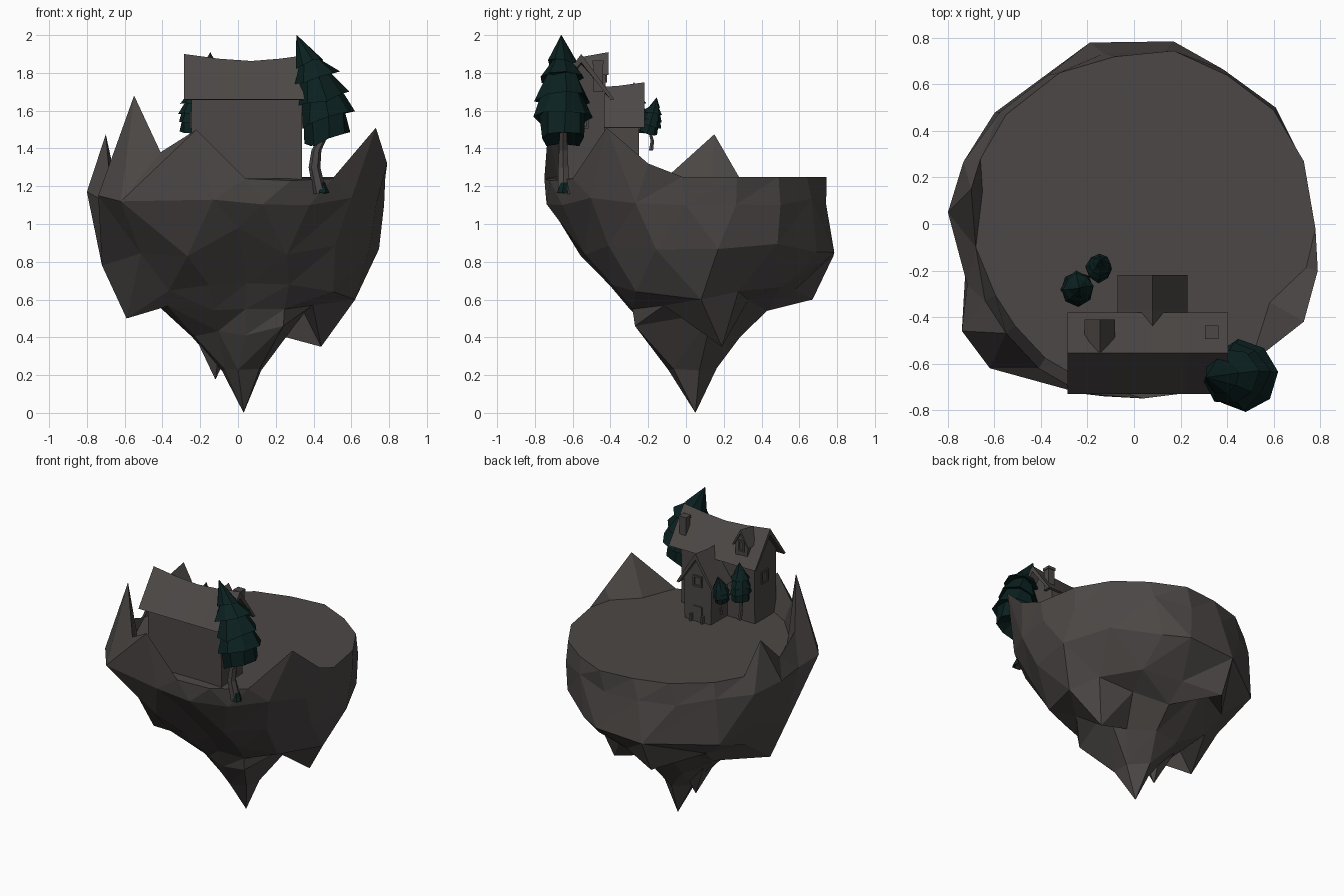
import bpy, bmesh, math, random
from mathutils import Vector as V

if "Cube" in bpy.data.objects:
    bpy.data.objects.remove(bpy.data.objects["Cube"])

random.seed(4)


def material(name, col):
    m = bpy.data.materials.new(name)
    m.diffuse_color = (*col, 1)
    m.use_nodes = True
    m.node_tree.nodes["Principled BSDF"].inputs["Base Color"].default_value = m.diffuse_color
    return m


STONE = material("dark warm grey", (0.072, 0.064, 0.061))
LEAF = material("dark teal", (0.0035, 0.0155, 0.015))


def finish(name, bm, mat):
    bmesh.ops.recalc_face_normals(bm, faces=bm.faces[:])
    me = bpy.data.meshes.new(name)
    bm.to_mesh(me)
    bm.free()
    me.materials.append(mat)
    ob = bpy.data.objects.new(name, me)
    bpy.context.collection.objects.link(ob)
    return ob


def loft(name, rings, mat):
    """Skin a list of equal-sized rings and cap both ends."""
    bm = bmesh.new()
    vs = [[bm.verts.new(p) for p in r] for r in rings]
    n = len(vs[0])
    for a, b in zip(vs, vs[1:]):
        for i in range(n):
            j = (i + 1) % n
            bm.faces.new((a[i], a[j], b[j], b[i]))
    bm.faces.new(vs[0])
    bm.faces.new(vs[-1])
    bmesh.ops.remove_doubles(bm, verts=bm.verts[:], dist=1e-5)
    return finish(name, bm, mat)


def box(name, lo, hi, mat=STONE):
    (x0, y0, z0), (x1, y1, z1) = lo, hi
    loft(name, [[(x0, y0, z), (x1, y0, z), (x1, y1, z), (x0, y1, z)] for z in (z0, z1)], mat)


# ---------- floating island ----------
RIM = [(.78, -.02, 1.25), (.73, .27, 1.25), (.60, .49, 1.25), (.40, .64, 1.25), (.17, .745, 1.25),
       (-.08, .72, 1.25), (-.32, .65, 1.25), (-.55, .47, 1.25), (-.66, .28, 1.25), (-.70, .15, 1.475),
       (-.68, -.10, 1.25), (-.64, -.33, 1.34), (-.55, -.47, 1.68), (-.41, -.62, 1.38), (-.22, -.73, 1.5),
       (.04, -.75, 1.24), (.28, -.72, 1.23), (.50, -.60, 1.24), (.73, -.42, 1.51), (.79, -.20, 1.32)]
# vertex count, height, reach to right / back / left / front, jitter
LEVELS = [(18, 1.12, (.79, .75, .78, .755), .025), (14, .86, (.75, .79, .74, .56), .05),
          (13, .66, (.63, .60, .60, .39), .03), (11, .57, (.45, .45, .47, .31), .03),
          (9, .41, (.31, .29, .28, .21), .03), (6, .23, (.14, .17, .07, .09), .01)]
# level, point: rock tips, corners and notches pulled out of the nearest vertex
PULLS = [(0, (-.80, .05, 1.17)), (0, (-.74, -.46, 1.15)), (0, (-.62, -.62, 1.12)), (0, (.61, .50, 1.1)),
         (1, (-.72, -.12, .78)), (1, (.17, .785, .85)), (1, (0, -.64, .98)), (1, (-.19, .78, .83)),
         (2, (-.59, -.12, .50)), (2, (-.19, .67, .60)), (2, (.62, .08, .60)),
         (3, (.44, .19, .35)), (3, (-.48, -.1, .62)), (3, (-.16, .51, .70)),
         (4, (.35, .14, .53)), (4, (.24, -.27, .46))]


def island():
    bm = bmesh.new()
    inner = []
    for x, y, z in RIM:
        k = 1 if z < 1.26 else (.93 if x < 0 else 1 - min(.9 * (z - 1.25), .2))
        inner.append(bm.verts.new((x * k, y * k, min(z, 1.25))))
    rim = [v if z < 1.26 else bm.verts.new((x, y, z)) for v, (x, y, z) in zip(inner, RIM)]
    bm.faces.new(inner)
    n = len(rim)
    for i in range(n):                       # inner slopes of the peaks
        j = (i + 1) % n
        q = []
        for v in (inner[i], inner[j], rim[j], rim[i]):
            if v not in q:
                q.append(v)
        if len(q) > 2:
            bm.faces.new(q)
    loops = [rim]
    for k, (cnt, z, reach, jit) in enumerate(LEVELS):
        ring = []
        for i in range(cnt):
            a = (i + .5 * (k % 2)) * math.tau / cnt
            c, s = math.cos(a), math.sin(a)
            rx, ry = reach[0 if c > 0 else 2], reach[1 if s > 0 else 3]
            r = math.hypot(rx * c, ry * s) + random.uniform(-jit, jit * .4)
            ring.append(bm.verts.new((r * c, r * s, z + random.uniform(-jit, jit))))
        loops.append(ring)
    used = set()
    for k, p in PULLS:
        v = min((w for w in loops[k + 1] if w not in used), key=lambda w: (w.co - V(p)).length)
        v.co = p
        used.add(v)

    def ordered(r):
        r = sorted(r, key=lambda v: math.atan2(v.co.y, v.co.x) % math.tau)
        return r, [math.atan2(v.co.y, v.co.x) % math.tau for v in r]

    for P, Q in zip(loops, loops[1:]):       # triangle strip between levels
        (A, aa), (B, ba) = ordered(P), ordered(Q)
        i = j = 0
        while i < len(A) or j < len(B):
            na = aa[i + 1] if i + 1 < len(A) else (aa[0] + math.tau if i < len(A) else 99)
            nb = ba[j + 1] if j + 1 < len(B) else (ba[0] + math.tau if j < len(B) else 99)
            a, b = A[i % len(A)], B[j % len(B)]
            if na <= nb:
                i += 1
                bm.faces.new((a, A[i % len(A)], b))
            else:
                j += 1
                bm.faces.new((a, B[j % len(B)], b))
    tip = bm.verts.new((.03, .05, 0))
    last = ordered(loops[-1])[0]
    for i in range(len(last)):
        bm.faces.new((last[i], last[(i + 1) % len(last)], tip))
    finish("island", bm, STONE)


island()
# small hanging rock beside the tip
loft("hanging_rock", [[(x + r * math.cos(i * math.tau / 5), .06 + r * math.sin(i * math.tau / 5), z)
                       for i in range(5)] for x, z, r in ((-.13, .42, .13), (-.12, .18, .002))], STONE)


# ---------- house ----------
def roof(name, along_x, mid, half, stations, t=.03):
    """Chevron slab; stations are (position, ridge height, eave height)."""
    rings = []
    for p, rz, ez in stations:
        prof = [(-half, ez), (0, rz), (half, ez), (half - t * .6, ez - t * .1), (0, rz - t * 1.5),
                (-half + t * .6, ez - t * .1)]
        rings.append([(p, mid + u, z) if along_x else (mid + u, p, z) for u, z in prof])
    loft(name, rings, STONE)


def gable(name, along_x, mid, half, p0, p1, z0, ez, rz):
    prof = [(-half * .95, z0), (half * .95, z0), (half, ez), (0, rz), (-half, ez)]
    loft(name, [[(p, mid + u, z) if along_x else (mid + u, p, z) for u, z in prof]
                for p in (p0, p1)], STONE)


gable("house_walls", True, -.555, .125, -.245, .34, 1.22, 1.70, 1.85)
roof("main_roof", True, -.555, .175, [(-.285, 1.90, 1.66), (-.1, 1.875, 1.66), (.07, 1.863, 1.66),
                                      (.22, 1.875, 1.66), (.405, 1.90, 1.66)])
gable("wing_walls", False, .08, .11, -.50, -.25, 1.24, 1.54, 1.70)
roof("wing_roof", False, .08, .15, [(-.52, 1.725, 1.51), (-.37, 1.73, 1.51), (-.22, 1.75, 1.51)])
gable("dormer_walls", False, -.147, .05, -.54, -.425, 1.70, 1.80, 1.88)
roof("dormer_roof", False, -.147, .066, [(-.55, 1.885, 1.79), (-.41, 1.91, 1.79)], .018)
box("chimney", (.31, -.49, 1.70), (.36, -.44, 1.86))
box("chimney_cap", (.306, -.494, 1.845), (.364, -.436, 1.865))


def window(name, along_x, wall, u, z, w, h, out):
    """Four frame bars standing proud of a wall."""
    bars = [(u - w, u - w + .012, z - h, z + h), (u + w - .012, u + w, z - h, z + h),
            (u - w, u + w, z - h, z - h + .012), (u - w, u + w, z + h - .012, z + h)]
    a, b = sorted((wall, wall + out))
    for u0, u1, z0, z1 in bars:
        if along_x:
            box(name, (u0, a, z0), (u1, b, z1))
        else:
            box(name, (a, u0, z0), (b, u1, z1))


window("wing_window", True, -.25, .08, 1.54, .035, .04, .009)
window("left_window", False, -.245, -.545, 1.55, .04, .045, -.009)
window("right_window", False, .34, -.555, 1.55, .04, .045, .009)
window("dormer_window", True, -.425, -.147, 1.79, .025, .04, .008)
box("door", (.045, -.25, 1.25), (.115, -.243, 1.36))
for x in (.035, .125):
    box("door_post", (x - .007, -.25, 1.24), (x + .007, -.225, 1.30))


# ---------- trees ----------
def tube(name, pts, r0, r1, mat=STONE, n=6):
    rings = []
    for k, p in enumerate(pts):
        r = r0 + (r1 - r0) * k / (len(pts) - 1)
        rings.append([(p[0] + r * math.cos(i * math.tau / n), p[1] + r * math.sin(i * math.tau / n), p[2])
                      for i in range(n)])
    loft(name, rings, mat)


# tiers of hanging branches: height fraction, radius fraction
PROFILE = [(.05, .25), (0, .85), (.24, .84), (.2, 1.08), (.42, .78), (.38, 1.02), (.61, .62), (.58, .9),
           (.78, .36), (.74, .56), (1, .01)]


def tree(name, base, tip, radius, trunk, r0, bend=0):
    base, tip = V(base), V(tip)
    q = (tip - base).to_track_quat('Z', 'Y')
    length = (tip - base).length
    n = 8
    rings = []
    for t, r in PROFILE:
        ring = []
        for i in range(n):
            a = (i + .3 * t) * math.tau / n
            rr = r * radius * random.uniform(.86, 1.06)
            dz = 0 if t in (.05, 1) else random.uniform(-.035, .015) * length
            ring.append(base + V((bend * 4 * t * (1 - t), 0, 0))
                        + q @ V((rr * math.cos(a), rr * math.sin(a), t * length + dz)))
        rings.append(ring)
    loft(name + "_foliage", rings, LEAF)
    tube(name + "_trunk", trunk, r0, r0 * .6)


tree("large_tree", (.475, -.65, 1.455), (.31, -.66, 2.0), .142,
     [(.435, -.645, 1.16), (.405, -.65, 1.3), (.415, -.65, 1.39), (.47, -.65, 1.5)], .036, .035)
tube("root_moss", [(.45, -.655, 1.165), (.44, -.645, 1.22)], .034, .02, LEAF)
tree("small_tree_left", (-.245, -.275, 1.485), (-.235, -.275, 1.75), .072,
     [(-.24, -.27, 1.34), (-.25, -.275, 1.42), (-.245, -.275, 1.52)], .016)
tree("small_tree_right", (-.15, -.20, 1.48), (-.145, -.155, 1.67), .057,
     [(-.15, -.185, 1.39), (-.15, -.178, 1.44), (-.15, -.195, 1.5)], .013)
